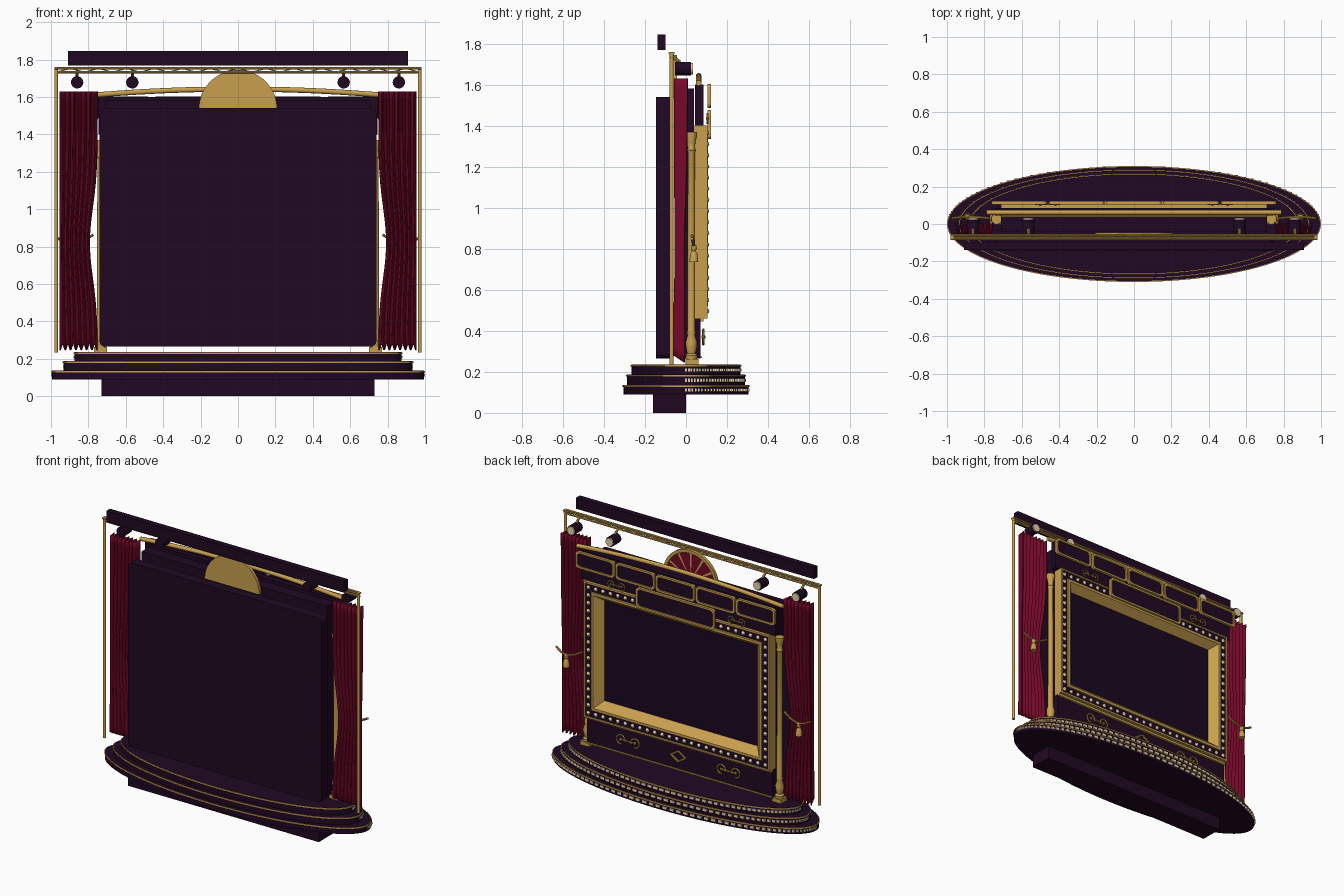
import bpy, bmesh, math
from mathutils import Vector, Matrix

if "Cube" in bpy.data.objects:
    bpy.data.objects.remove(bpy.data.objects["Cube"])

def mat(name, rgb):
    m = bpy.data.materials.new(name)
    m.diffuse_color = (*rgb, 1)
    m.use_nodes = True
    m.node_tree.nodes["Principled BSDF"].inputs["Base Color"].default_value = m.diffuse_color
    return m

PURPLE = mat("deep purple", (0.0145, 0.0025, 0.0165))
SCREEN = mat("screen purple", (0.011, 0.002, 0.0135))
GOLD = mat("gold", (0.58, 0.35, 0.078))
RED = mat("curtain red", (0.175, 0.0025, 0.021))
CREAM = mat("warm cream", (0.88, 0.74, 0.48))

def finish(name, bm, *mats, smooth=False):
    bmesh.ops.recalc_face_normals(bm, faces=bm.faces)
    me = bpy.data.meshes.new(name)
    bm.to_mesh(me)
    bm.free()
    for m in mats:
        me.materials.append(m)
    ob = bpy.data.objects.new(name, me)
    bpy.context.collection.objects.link(ob)
    if smooth:
        bpy.context.view_layer.objects.active = ob
        ob.select_set(True)
        bpy.ops.object.shade_smooth_by_angle(angle=math.radians(40))
        ob.select_set(False)
    return ob

def add_box(bm, x0, x1, y0, y1, z0, z1):
    m = Matrix.Translation(((x0 + x1) / 2, (y0 + y1) / 2, (z0 + z1) / 2)) @ Matrix.Diagonal((x1 - x0, y1 - y0, z1 - z0, 1))
    bmesh.ops.create_cube(bm, size=1, matrix=m)

def box(name, m, *b):
    bm = bmesh.new()
    add_box(bm, *b)
    return finish(name, bm, m)

def add_tube(bm, pts, r, n=8, closed=False):
    """Straight tube pieces through the points."""
    pts = [Vector(p) for p in pts]
    for a, b in zip(pts, pts[1:] + pts[:1] if closed else pts[1:]):
        d = b - a
        m = Matrix.Translation((a + b) / 2) @ d.to_track_quat('Z', 'Y').to_matrix().to_4x4()
        bmesh.ops.create_cone(bm, cap_ends=True, segments=n, radius1=r, radius2=r, depth=d.length + r * 0.5, matrix=m)

def add_lathe(bm, profile, cx, cy, n=20):
    rings = [[bm.verts.new((cx + r * math.cos(2 * math.pi * i / n), cy + r * math.sin(2 * math.pi * i / n), z))
              for i in range(n)] for r, z in profile]
    for a, b in zip(rings, rings[1:]):
        for i in range(n):
            bm.faces.new((a[i], a[(i + 1) % n], b[(i + 1) % n], b[i]))
    bm.faces.new(rings[0])
    bm.faces.new(rings[-1])

def rect_loop(cx, hx, z0, z1, r, seg):
    if not seg:
        return [(cx + hx, z1), (cx - hx, z1), (cx - hx, z0), (cx + hx, z0)]
    out = []
    for k, (sx, cz) in enumerate([(1, z1 - r), (-1, z1 - r), (-1, z0 + r), (1, z0 + r)]):
        for i in range(seg + 1):
            a = math.pi / 2 * (k + i / seg)
            out.append((cx + sx * (hx - r) + r * math.cos(a), cz + r * math.sin(a)))
    return out

def loft(name, loops, seg_mats, mats, cx=0, r=0, seg=0):
    """Skin nested rectangles (half width, z0, z1, y); cap both ends, last material index is the caps."""
    bm = bmesh.new()
    rings = [[bm.verts.new((x, y, z)) for x, z in rect_loop(cx, hx, z0, z1, r, seg)] for hx, z0, z1, y in loops]
    for a, b, mi in zip(rings, rings[1:], seg_mats):
        for i in range(len(a)):
            j = (i + 1) % len(a)
            bm.faces.new((a[i], a[j], b[j], b[i])).material_index = mi
    for ring in (rings[0], rings[-1]):
        bm.faces.new(ring).material_index = seg_mats[-1]
    return finish(name, bm, *mats)

# Plinth and three oval stage tiers with trims and half-round light strings
box("plinth", PURPLE, -0.73, 0.73, -0.16, 0.0, 0, 0.095)
for k, (rx, ry, z0, z1) in enumerate([(0.995, 0.305, 0.09, 0.137), (0.932, 0.287, 0.137, 0.187), (0.875, 0.266, 0.187, 0.236)]):
    for nm, m, g, a, b in (("stage_tier", PURPLE, 0, z0, z1), ("tier_trim", GOLD, 0.005, z1 - 0.010, z1 - 0.002)):
        bm = bmesh.new()
        bmesh.ops.create_cone(bm, cap_ends=True, segments=96, radius1=1, radius2=1, depth=1,
                              matrix=Matrix.Translation((0, 0, (a + b) / 2)) @ Matrix.Diagonal((rx + g, ry + g, b - a, 1)))
        finish(f"{nm}_{k+1}", bm, m, smooth=True)
    bm = bmesh.new()
    for i in range(61):
        t = math.pi * i / 60
        x, y = rx * math.cos(t), ry * math.sin(t)
        w = 0.004 + 0.012 * math.sin(t)
        add_box(bm, x - w, x + w, y - 0.005, y + 0.005, z0 + 0.014, z0 + 0.030)
    finish(f"tier_lights_{k+1}", bm, CREAM)

# Back panel, cabinet body, header and lower panel
loft("back_panel", [(0.74, 0.265, 1.54, -0.145), (0.74, 0.265, 1.54, -0.08)], [0], [PURPLE], r=0.03, seg=4)
box("cabinet_body", PURPLE, -0.71, 0.71, -0.04, 0.04, 0.265, 1.58)
box("header_panel", PURPLE, -0.745, 0.745, 0.045, 0.085, 1.40, 1.60)
box("lower_panel", PURPLE, -0.71, 0.71, 0.035, 0.07, 0.265, 0.46)
bm = bmesh.new()
add_box(bm, -0.71, 0.71, 0.07, 0.085, 0.445, 0.46)
add_box(bm, -0.71, 0.71, 0.07, 0.078, 0.268, 0.276)
finish("lower_panel_trim", bm, GOLD)

# Screen surround: gold edge, dark bulb band, gold sloping bezel, screen
loft("screen_surround", [(0.71, 0.46, 1.40, 0.035), (0.71, 0.46, 1.40, 0.105), (0.70, 0.47, 1.39, 0.105),
     (0.698, 0.472, 1.388, 0.10), (0.655, 0.52, 1.34, 0.10), (0.653, 0.522, 1.338, 0.108), (0.635, 0.54, 1.32, 0.108),
     (0.585, 0.587, 1.28, 0.055)], [0, 0, 0, 1, 0, 0, 0, 2], [GOLD, PURPLE, SCREEN])
bm = bmesh.new()
spots = [(-0.677 + 1.354 * i / 24, z) for i in range(25) for z in (0.496, 1.364)]
spots += [(x, 0.496 + 0.868 * i / 16) for i in range(1, 16) for x in (-0.677, 0.677)]
for x, z in spots:
    bmesh.ops.create_uvsphere(bm, u_segments=8, v_segments=6, radius=0.0135, matrix=Matrix.Translation((x, 0.1, z)))
finish("screen_bulbs", bm, CREAM, smooth=True)

# Prize plaques: five in a row and one wide one below
def plaque(name, cx, hx, z0, z1):
    w = 0.013
    loft(name, [(hx, z0, z1, 0.104), (hx, z0, z1, 0.122), (hx - w, z0 + w, z1 - w, 0.122),
                (hx - w, z0 + w, z1 - w, 0.113)], [0, 0, 0, 1], [GOLD, PURPLE], cx, 0.02, 4)
for i in range(5):
    plaque(f"plaque_{i+1}", (i - 2) * 0.307, 0.148, 1.487, 1.602)
plaque("wide_plaque", 0, 0.30, 1.335, 1.475)

# Scroll ornaments and centre diamond
def add_scroll(bm, cx, cz, y, s):
    for sx in (-1, 1):
        arc = [(cx + sx * s * (0.055 + 0.032 * math.cos(a)), y, cz + s * 0.032 * math.sin(a))
               for a in [math.radians(200 - 300 * i / 10) for i in range(11)]]
        add_tube(bm, arc, 0.006 * s, 6)
        bmesh.ops.create_icosphere(bm, subdivisions=1, radius=0.012 * s, matrix=Matrix.Translation((cx + sx * s * 0.055, y, cz)))
    add_tube(bm, [(cx - 0.05 * s, y, cz), (cx + 0.05 * s, y, cz)], 0.006 * s, 6)
bm = bmesh.new()
for sx in (-1, 1):
    add_scroll(bm, sx * 0.385, 0.37, 0.085, 1)
    add_scroll(bm, sx * 0.46, 1.435, 0.105, 0.75)
add_tube(bm, [(0.055, 0.085, 0.37), (0, 0.085, 0.405), (-0.055, 0.085, 0.37), (0, 0.085, 0.335)], 0.007, 6, True)
finish("scroll_ornaments", bm, GOLD, smooth=True)

# Arched cornice over the header
bm = bmesh.new()
add_tube(bm, [(x / 10 * 0.785, 0.062, 1.642 - 0.034 * (x / 10) ** 2) for x in range(-10, 11)], 0.014, 10)
finish("arched_cornice", bm, GOLD, smooth=True)

# Turned columns
bm = bmesh.new()
for cx in (-0.735, 0.735):
    add_box(bm, cx - 0.035, cx + 0.035, -0.003, 0.06, 0.237, 0.262)
    add_lathe(bm, [(0.028, 0.262), (0.03, 0.28), (0.02, 0.29), (0.027, 0.32), (0.028, 0.345), (0.018, 0.38),
                   (0.022, 0.39), (0.019, 0.40), (0.017, 1.27), (0.022, 1.28), (0.017, 1.29), (0.02, 1.32),
                   (0.028, 1.355), (0.028, 1.37)], cx, 0.026)
finish("columns", bm, GOLD, smooth=True)

# Pleated curtains gathered at the tieback
bm = bmesh.new()
NU, NZ, FOLDS = 70, 28, 7
for s in (-1, 1):
    grid = []
    for j in range(NZ + 1):
        row = []
        for i in range(NU + 1):
            u, v = i / NU, j / NZ
            w = math.cos(2 * math.pi * FOLDS * u)
            z = 1.63 - v * (1.368 + 0.017 * w)
            pinch = math.exp(-((z - 0.82) / 0.27) ** 2)
            xin = 0.752 + 0.042 * pinch
            y = -0.024 - 0.01 * v + w * (0.032 - 0.006 * v - 0.006 * pinch)
            row.append(bm.verts.new((s * (xin + (0.952 - xin) * u), y, z)))
        grid.append(row)
    for a, b in zip(grid, grid[1:]):
        for i in range(NU):
            bm.faces.new((a[i], a[i + 1], b[i + 1], b[i]))
curtain = finish("curtains", bm, RED, smooth=True)
sol = curtain.modifiers.new("thickness", 'SOLIDIFY')
sol.thickness = 0.005
sol.offset = 0

# Tieback ropes and tassels
bm = bmesh.new()
for s in (-1, 1):
    add_tube(bm, [(s * 0.775, 0.03, 0.862), (s * 0.83, 0.036, 0.83), (s * 0.885, 0.038, 0.815),
                  (s * 0.93, 0.036, 0.825), (s * 0.972, 0.03, 0.848)], 0.007, 8)
    add_lathe(bm, [(0.004, 0.825), (0.014, 0.815), (0.015, 0.80), (0.009, 0.79), (0.018, 0.775), (0.022, 0.735)], s * 0.89, 0.038, 14)
finish("tiebacks", bm, GOLD, smooth=True)

# Lighting truss with posts
bm = bmesh.new()
for s in (-1, 1):
    add_tube(bm, [(s * 0.972, -0.07, 0.236), (s * 0.972, -0.07, 1.755)], 0.010, 10)
for y, z in ((-0.06, 1.753), (-0.08, 1.753), (-0.07, 1.732)):
    add_tube(bm, [(-0.98, y, z), (0.98, y, z)], 0.006, 8)
for y in (-0.06, -0.08):
    add_tube(bm, [(-0.97 + 1.94 * i / 26, y if i % 2 else -0.07, 1.753 if i % 2 else 1.732) for i in range(27)], 0.003, 6)
finish("truss", bm, GOLD, smooth=True)
box("top_beam", PURPLE, -0.91, 0.91, -0.14, -0.10, 1.768, 1.845)

# Spotlights: can, lens and yoke
cans, lenses, yokes = bmesh.new(), bmesh.new(), bmesh.new()
for x in (-0.86, -0.565, 0.565, 0.86):
    add_tube(cans, [(x, -0.045, 1.678), (x, 0.016, 1.678)], 0.033, 20)
    add_tube(lenses, [(x, 0.022, 1.678), (x, 0.026, 1.678)], 0.028, 20)
    add_tube(yokes, [(x, -0.065, 1.735), (x, -0.03, 1.71)], 0.008, 8)
finish("spotlight_cans", cans, PURPLE, smooth=True)
finish("spotlight_lenses", lenses, CREAM, smooth=True)
finish("spotlight_yokes", yokes, GOLD, smooth=True)

# Half-round sunburst: gold hub, rim and ribs, red panels on the rear-facing side
bm = bmesh.new()
N = 72
steps = [(0.0, -0.066), (0.209, -0.066), (0.209, -0.045), (0.188, -0.045), (0.186, -0.052), (0.05, -0.052), (0.048, -0.045), (0.0, -0.045)]
rows = [[bm.verts.new((r * math.cos(math.pi * i / N), y, 1.535 + r * math.sin(math.pi * i / N))) for i in range(N + 1)] for r, y in steps]
for k, (a, b) in enumerate(zip(rows, rows[1:])):
    for i in range(N):
        bm.faces.new((a[i], a[i + 1], b[i + 1], b[i])).material_index = int(k == 4 and i % 12 not in (0, 11))
for col in (0, N):
    bm.faces.new([row[col] for row in rows])
bmesh.ops.remove_doubles(bm, verts=bm.verts, dist=1e-5)
finish("sunburst", bm, GOLD, RED)
